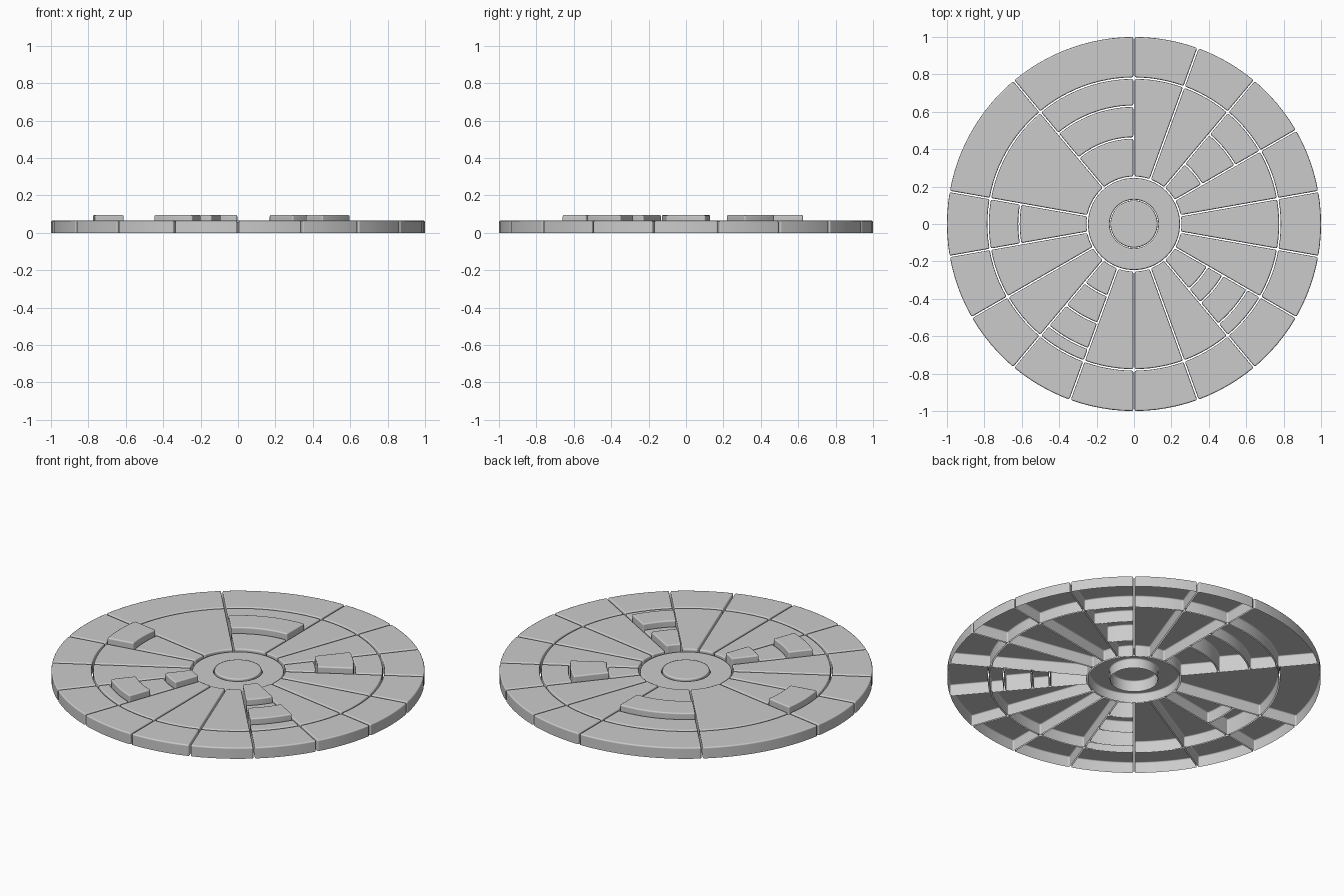
import bpy, bmesh
from math import radians, asin, cos, sin, pi, ceil

if "Cube" in bpy.data.objects:
    bpy.data.objects.remove(bpy.data.objects["Cube"])

HALF_GAP = 0.004
LOW, HIGH = 0.065, 0.095


def finish(bm, name):
    mesh = bpy.data.meshes.new(name)
    bm.to_mesh(mesh)
    bm.free()
    mesh.shade_smooth()
    obj = bpy.data.objects.new(name, mesh)
    bpy.context.collection.objects.link(obj)
    bev = obj.modifiers.new("edge_round", 'BEVEL')
    bev.width = 0.008
    bev.segments = 2
    bev.limit_method = 'ANGLE'
    bev.angle_limit = radians(40)
    bev.harden_normals = True
    return obj


def shell(name, r0, r1, a0=0, a1=360, top=LOW):
    """Open-bottomed sector shell (or full ring / disc) with even gaps."""
    full = a1 - a0 >= 360
    n = 72 if full else ceil((a1 - a0) / 3.4)
    bm = bmesh.new()
    r1 -= HALF_GAP if r1 < 1 else 0

    def arc(r, z):
        d = 0 if full else asin(HALF_GAP / r)
        s, e = radians(a0) + d, radians(a1) - d
        count = n if full else n + 1
        return [bm.verts.new((r * cos(s + (e - s) * i / n),
                              r * sin(s + (e - s) * i / n), z)) for i in range(count)]

    ob, ot = arc(r1, 0), arc(r1, top)
    if r0 > 0:
        r0 += HALF_GAP
        ib, it = arc(r0, 0), arc(r0, top)
    else:
        bm.faces.new(ot)
    for i in range(n):
        j = (i + 1) % len(ot)
        bm.faces.new((ob[i], ob[j], ot[j], ot[i]))
        if r0 > 0:
            bm.faces.new((it[i], ot[i], ot[j], it[j]))
            bm.faces.new((ib[j], ib[i], it[i], it[j]))
    if not full:
        bm.faces.new((ib[0], ob[0], ot[0], it[0]))
        bm.faces.new((ob[-1], ib[-1], it[-1], ot[-1]))
    return finish(bm, name)


# Hub: centre cap and the slightly lower ring around it
shell("hub_cap", 0, 0.13)
shell("hub_ring", 0.126, 0.25, top=0.055)

# Sector boundaries: 20 degree steps, with two double-width sectors
bounds = [-170 + 20 * i for i in range(14)] + [130, 170, 190]

# Radial splits per sector start angle: (end radius, height)
splits = {
    90: [(0.46, LOW), (0.63, HIGH), (0.78, LOW)],
    30: [(0.42, LOW), (0.625, HIGH), (0.78, LOW)],
    170: [(0.615, LOW), (0.78, HIGH)],
    -50: [(0.455, HIGH), (0.55, LOW), (0.70, HIGH), (0.78, LOW)],
    -130: [(0.41, HIGH), (0.565, LOW), (0.71, HIGH), (0.78, LOW)],
}

for k, (a0, a1) in enumerate(zip(bounds, bounds[1:])):
    # Outer rim panel
    shell(f"rim_panel_{k}", 0.78, 1.0, a0, a1)
    # Inner panels, some raised as blocks
    r = 0.25
    for m, (r_end, h) in enumerate(splits.get(a0, [(0.78, LOW)])):
        kind = "raised_block" if h == HIGH else "inner_panel"
        shell(f"{kind}_{k}_{m}", r, r_end, a0, a1, h)
        r = r_end
